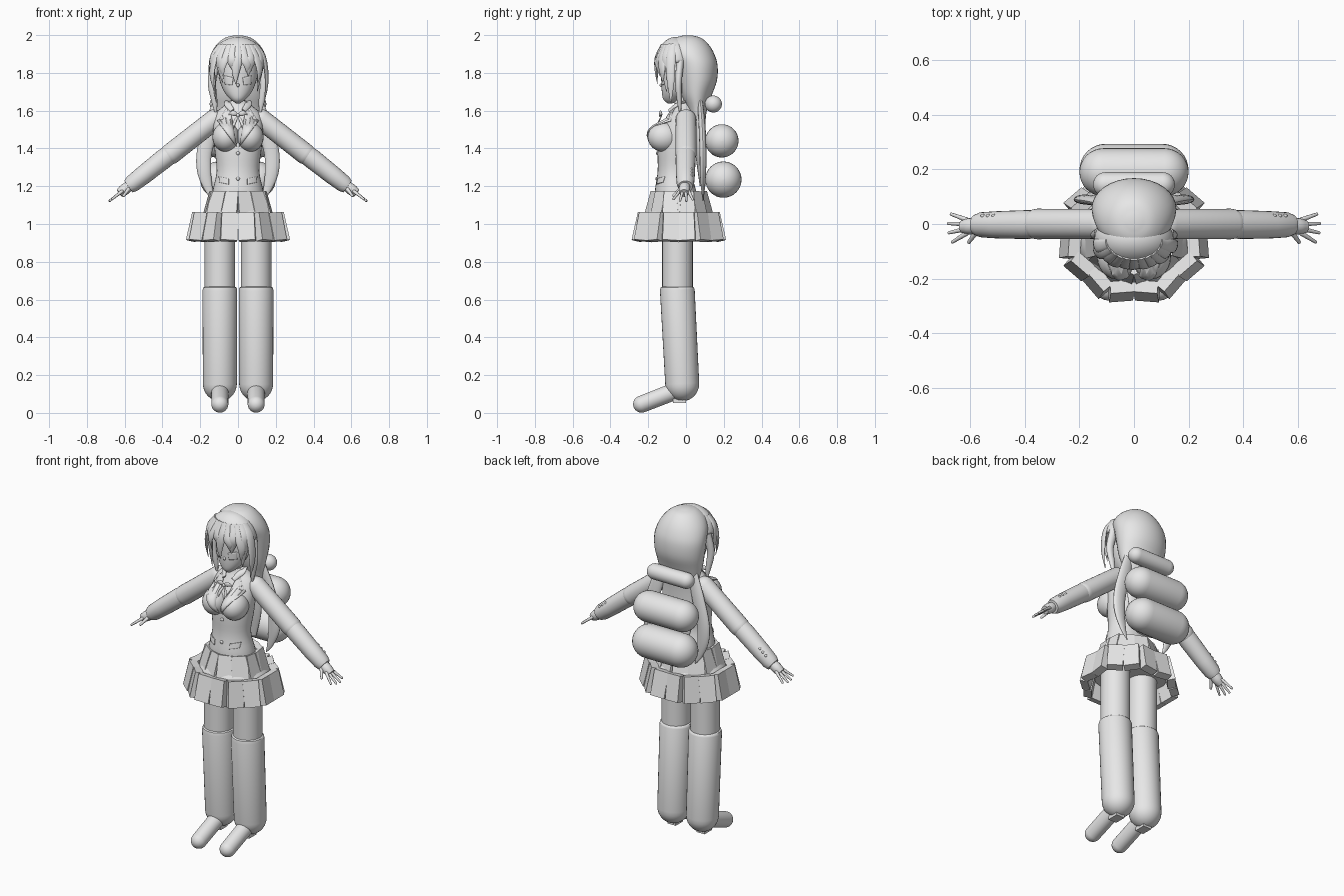
import bpy, bmesh, math
from math import sin, cos, pi, radians
from mathutils import Vector, Matrix
from mathutils.bvhtree import BVHTree

cube = bpy.data.objects.get("Cube")
if cube:
    bpy.data.objects.remove(cube, do_unlink=True)

grey = bpy.data.materials.new("plain_grey")
grey.use_nodes = True
grey.diffuse_color = (0.8, 0.8, 0.8, 1)
grey.node_tree.nodes["Principled BSDF"].inputs["Base Color"].default_value = (0.8, 0.8, 0.8, 1)
made = []
Y = Vector((0, 1, 0))


def finish(name, bm):
    bmesh.ops.recalc_face_normals(bm, faces=bm.faces)
    mesh = bpy.data.meshes.new(name)
    bm.to_mesh(mesh)
    bm.free()
    mesh.materials.append(grey)
    ob = bpy.data.objects.new(name, mesh)
    bpy.context.collection.objects.link(ob)
    made.append(ob)
    return ob


def spline(rows, steps=5):
    """Catmull-Rom through rows of any width."""
    pts = [Vector(r) for r in rows]
    pts = [pts[0] * 2 - pts[1]] + pts + [pts[-1] * 2 - pts[-2]]
    out = []
    for a, b, c, d in zip(pts, pts[1:], pts[2:], pts[3:]):
        for k in range(steps):
            t = k / steps
            out.append((b * 2 + (c - a) * t + (a * 2 - b * 5 + c * 4 - d) * t * t
                        + (b * 3 - a - c * 3 + d) * t ** 3) / 2)
    return out + [pts[-2]]


def skin(name, rings):
    """Join closed rings of points and cap both ends."""
    bm = bmesh.new()
    loops = [[bm.verts.new(p) for p in ring] for ring in rings]
    n = len(loops[0])
    for a, b in zip(loops, loops[1:]):
        for i in range(n):
            j = (i + 1) % n
            bm.faces.new((a[i], a[j], b[j], b[i]))
    bm.faces.new(loops[0])
    bm.faces.new(loops[-1])
    return finish(name, bm)


def loft(name, rows, n=32):
    """Stack ellipses given as height, centre y, half width, half depth."""
    rings = []
    for z, cy, rx, ry in (tuple(r) for r in [Vector(q) for q in spline4(rows)]):
        rings.append([(rx * cos(2 * pi * i / n), cy + ry * sin(2 * pi * i / n), z) for i in range(n)])
    return skin(name, rings)


def spline4(rows):
    return spline(rows, 4)


def tube(name, rows, flat=1.0, ref=Y, n=16):
    """Sweep an ellipse along rows of x, y, z, radius."""
    pts = [Vector(r[:3]) for r in rows]
    rings = []
    for i, p in enumerate(pts):
        t = pts[min(i + 1, len(pts) - 1)] - pts[max(i - 1, 0)]
        u = t.cross(ref).normalized()
        v = u.cross(t).normalized() * flat
        r = max(rows[i][3], 0.0008)
        rings.append([p + (u * cos(2 * pi * k / n) + v * sin(2 * pi * k / n)) * r for k in range(n)])
    return skin(name, rings)


def capsule(name, a, b, ra, rb, n=24):
    a, b = Vector(a), Vector(b)
    d = (b - a).normalized()
    ang = [pi / 2 * k / 8 for k in range(9)]
    rows = [(*(a - d * ra * cos(t)), ra * sin(t)) for t in ang]
    rows += [(*(b + d * rb * cos(t)), rb * sin(t)) for t in reversed(ang)]
    return tube(name, rows, n=n)


def ball(name, centre, size, seg=24):
    bm = bmesh.new()
    bmesh.ops.create_uvsphere(bm, u_segments=seg, v_segments=seg // 2, radius=1,
                              matrix=Matrix.Translation(centre) @ Matrix.Diagonal((*size, 1)))
    return finish(name, bm)


def plate(name, outline, targets, lift=0.006):
    """Thin plate laid on the front of the target objects."""
    trees = []
    for ob in targets:
        trees.append(BVHTree.FromPolygons([v.co for v in ob.data.vertices],
                                          [p.vertices[:] for p in ob.data.polygons]))
    bm = bmesh.new()
    bm.faces.new([bm.verts.new((x, 0, z)) for x, z in outline])
    bmesh.ops.triangulate(bm, faces=bm.faces)
    bmesh.ops.subdivide_edges(bm, edges=bm.edges, cuts=6, use_grid_fill=True)
    for v in bm.verts:
        hits = [t.ray_cast(Vector((v.co.x, -1, v.co.z)), Y)[0] for t in trees]
        v.co.y = min([h.y for h in hits if h] or [-0.08]) - lift
    ob = finish(name, bm)
    mod = ob.modifiers.new("thickness", "SOLIDIFY")
    mod.thickness = 0.006
    mod.offset = 0


# Torso, neck and face
torso = loft("jacket_body", [(1.08, -.045, .14, .115), (1.17, -.055, .135, .11), (1.28, -.06, .113, .09),
                             (1.40, -.05, .125, .1), (1.5, -.04, .132, .095), (1.58, -.02, .12, .07),
                             (1.625, -.01, .075, .055), (1.65, -.015, .045, .045)])
face = loft("face", [(1.638, -.085, .01, .012), (1.66, -.075, .04, .045), (1.70, -.06, .073, .068),
                     (1.76, -.045, .097, .085), (1.82, -.04, .103, .09), (1.9, -.04, .1, .085)])
capsule("neck", (0, -.015, 1.6), (0, -.03, 1.72), .038, .036)
ball("nose", (0, -.13, 1.735), (.008, .01, .01), 12)
busts = [ball("bust", (s * .064, -.118, 1.46), (.072, .085, .078)) for s in (1, -1)]
chest = [torso] + busts

# Jacket details
for s in (1, -1):
    plate("lapel", [(s * .045, 1.635), (s * .085, 1.575), (s * .075, 1.555), (s * .108, 1.545), (s * .008, 1.41)], chest)
    plate("pocket_flap", [(s * .05, 1.24), (s * .1, 1.25), (s * .098, 1.22), (s * .05, 1.21)], chest, .003)
    plate("eye", [(s * .025, 1.775), (s * .07, 1.785), (s * .068, 1.74), (s * .03, 1.735)], [face], .002)
    tube("collar", spline([(s * .05, .02, 1.65, .012), (s * .055, -.04, 1.635, .018),
                           (s * .03, -.09, 1.6, .012)]), .4)
    tube("bow_loop", spline([(0, -.13, 1.575, .006), (s * .025, -.135, 1.587, .014),
                             (s * .05, -.125, 1.58, .003)]), .5)
    tube("bow_tail", spline([(0, -.13, 1.572, .005), (s * .018, -.145, 1.54, .008),
                             (s * .028, -.16, 1.5, .004)]), .4)
ball("bow_knot", (0, -.135, 1.575), (.01, .008, .01), 12)
for z, y in ((1.375, -.152), (1.24, -.156)):
    ball("button", (0, y, z), (.01, .006, .01), 12)

# Arms and hands
for s in (1, -1):
    capsule("upper_sleeve", (s * .125, 0, 1.552), (s * .355, 0, 1.372), .055, .056)
    tube("lower_sleeve", [(s * .34, 0, 1.385, .05), (s * .39, -.002, 1.347, .053), (s * .5, -.003, 1.26, .05),
                          (s * .56, -.003, 1.213, .046), (s * .58, -.003, 1.198, .038), (s * .582, -.003, 1.197, .01)], n=24)
    for k in range(3):
        ball("cuff_button", (s * (.515 + k * .02), .03, 1.29 - k * .016), (.008, .008, .008), 10)
    tube("palm", spline([(s * .56, -.005, 1.213, .025), (s * .6, -.008, 1.183, .03),
                         (s * .628, -.01, 1.163, .024)]), 1, Vector((s * .6, 0, .8)))
    for k, reach in enumerate((.057, .067, .065, .053)):
        y = .016 - k * .017
        capsule("finger", (s * .615, y, 1.172), (s * (.613 + reach), y * 2 + .004, 1.168 - reach * .68), .009, .006, 10)
    capsule("thumb", (s * .575, -.025, 1.19), (s * .605, -.066, 1.15), .011, .007, 10)

# Legs and feet
for s in (1, -1):
    x = s * .096
    tube("thigh", [(x, -.045, 1.06, .081), (x, -.045, .64, .081)], n=32)
    rows = [(x, -.046, .668, .08), (x, -.046, .663, .088), (x, -.046, .65, .092), (x, -.02, .155, .09)]
    rows += [(x, -.02, .155 - .093 * sin(k * pi / 16), .09 * cos(k * pi / 16)) for k in range(1, 9)]
    tube("stocking", rows, n=32)
    capsule("foot", (x, -.235, .046), (x, -.05, .118), .045, .046)
    bm = bmesh.new()
    bmesh.ops.create_cube(bm, size=1, matrix=Matrix.Translation((x, -.035, .075)) @ Matrix.Diagonal((.055, .07, .045, 1)))
    finish("heel", bm)


# Skirt tiers of tilted pleat blocks
def tier(name, count, rx, ry, z, size, tilt, twist):
    bm = bmesh.new()
    for i in range(count):
        a = 2 * pi * (i + .5) / count
        turn = twist if i % 2 else -twist
        m = (Matrix.Translation((rx * cos(a), -.038 + ry * sin(a), z)) @ Matrix.Rotation(a, 4, "Z")
             @ Matrix.Rotation(-radians(tilt), 4, "Y") @ Matrix.Rotation(radians(turn), 4, "Z")
             @ Matrix.Diagonal((*size, 1)))
        bmesh.ops.create_cube(bm, size=1, matrix=m)
    finish(name, bm)


tier("upper_pleats", 12, .157, .142, 1.09, (.035, .092, .165), 16, 8)
tier("lower_pleats", 16, .238, .212, .984, (.045, .088, .15), 13, 16)
loft("skirt_lining", [(.99, -.04, .215, .19), (1.04, -.04, .2, .18), (1.1, -.045, .155, .14), (1.17, -.05, .138, .118)])

# Long back hair
loft("back_hair", [(1.999, .01, .02, .02), (1.985, .01, .07, .07), (1.95, .012, .113, .108), (1.9, .028, .143, .122),
                   (1.84, .052, .155, .115), (1.76, .06, .152, .104), (1.68, .056, .14, .08), (1.6, .06, .122, .05),
                   (1.5, .068, .108, .034), (1.35, .078, .1, .026), (1.2, .088, .06, .015)])
for s in (1, -1):
    tube("side_hair", spline([(s * .1, .075, 1.65, .03), (s * .14, .085, 1.52, .04), (s * .178, .09, 1.38, .04),
                              (s * .178, .09, 1.27, .036), (s * .15, .09, 1.17, .018), (s * .125, .09, 1.12, .002)]), .45)
    tube("temple_lock", spline([(s * .12, -.03, 1.86, .025), (s * .138, -.04, 1.75, .022),
                                (s * .125, -.035, 1.65, .016), (s * .115, -.03, 1.57, .002)]), .8)

# Front hair shell and fringe
bm = bmesh.new()
bmesh.ops.create_uvsphere(bm, u_segments=32, v_segments=24, radius=1,
                          matrix=Matrix.Translation((0, -.055, 1.855)) @ Matrix.Diagonal((.146, .102, .135, 1)))
bmesh.ops.delete(bm, geom=[v for v in bm.verts if v.co.z < 1.85], context="VERTS")
shell = finish("front_hair", bm)
shell.modifiers.new("thickness", "SOLIDIFY").thickness = .01
for i in range(-5, 6):
    a = radians(15 * i)
    out = Vector((sin(a), -cos(a), 0))
    tip = 1.74 if i == 0 else 1.81 - .17 * (i / 5) ** 2
    sweep = .012 * (1 if i % 2 else -1)
    path = [(sin(a) * .1, -.055 - cos(a) * .07, 1.95, .02), (sin(a) * .142, -.055 - cos(a) * .1, 1.88, .026),
            (sin(a) * .145 + sweep, -.055 - cos(a) * .102, (1.88 + tip) / 2, .021),
            (sin(a) * .132 + sweep, -.055 - cos(a) * .096, tip, .002)]
    tube("fringe_lock", spline(path), .4, out, 12)

# Three bolsters carried on the back
for name, half, y, z, r in (("top_bolster", .15, .145, 1.635, .045), ("middle_bolster", .2, .19, 1.44, .088),
                            ("lower_bolster", .2, .198, 1.235, .096)):
    capsule(name, (r - half, y, z), (half - r, y, z), r, r, 32)

# Smooth rounded parts, keep hard edges
bpy.ops.object.select_all(action="DESELECT")
for ob in made:
    ob.select_set(True)
bpy.context.view_layer.objects.active = made[0]
bpy.ops.object.shade_smooth_by_angle(angle=radians(40))
